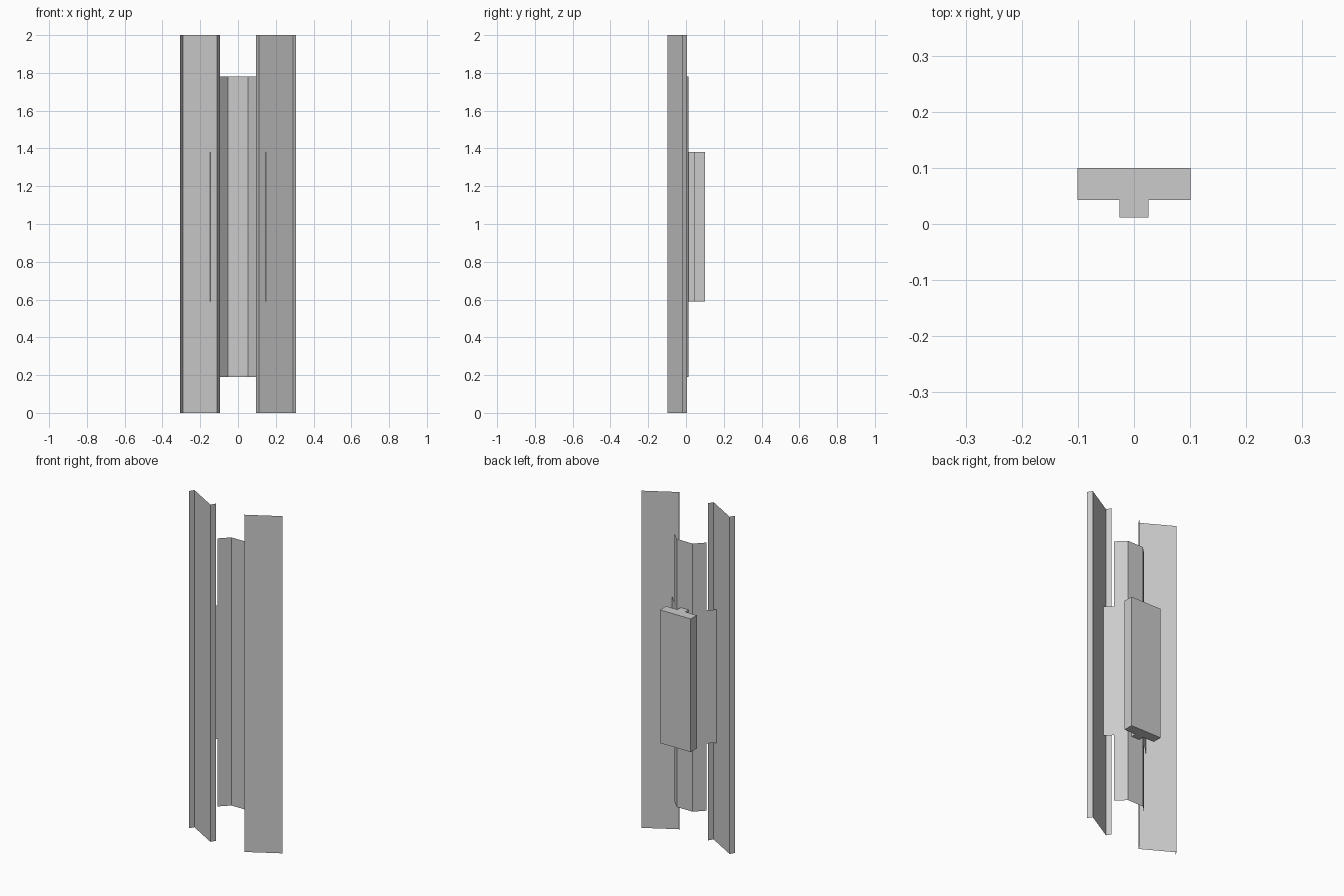
import bpy, bmesh

if "Cube" in bpy.data.objects:
    bpy.data.objects.remove(bpy.data.objects["Cube"])


def extrude_profile(name, points, z0, z1, solid=False, mirror=False):
    """Sweep an xy profile vertically; open profiles become thin sheets."""
    bm = bmesh.new()
    low = [bm.verts.new((x, y, z0)) for x, y in points]
    high = [bm.verts.new((x, y, z1)) for x, y in points]
    n = len(points)
    for i in range(n if solid else n - 1):
        j = (i + 1) % n
        bm.faces.new((low[i], low[j], high[j], high[i]))
    if solid:
        bm.faces.new(low[::-1])
        bm.faces.new(high)
        bmesh.ops.recalc_face_normals(bm, faces=bm.faces)
    mesh = bpy.data.meshes.new(name)
    bm.to_mesh(mesh)
    bm.free()
    obj = bpy.data.objects.new(name, mesh)
    bpy.context.collection.objects.link(obj)
    if mirror:
        obj.modifiers.new("Mirror", "MIRROR")
    return obj


# Tall outer channels with folded lips, one each side
extrude_profile("side_channel",
                [(-0.306, -0.022), (-0.29, 0.005), (-0.112, -0.098), (-0.096, -0.07)],
                0.0, 2.0, mirror=True)

# Shallow centre channel with 45 degree flanges
extrude_profile("centre_channel",
                [(-0.105, -0.041), (-0.052, 0.012), (0.052, 0.012), (0.105, -0.041)],
                0.19, 1.78)

# Plates joining the centre channel to the side channels
extrude_profile("joining_plate", [(-0.147, -0.078), (-0.066, 0.002)],
                0.59, 1.38, mirror=True)

# T-shaped block on the back
half = [(0.026, 0.012), (0.026, 0.043), (0.101, 0.043), (0.101, 0.1)]
extrude_profile("rear_block", half + [(-x, y) for x, y in reversed(half)],
                0.59, 1.38, solid=True)
